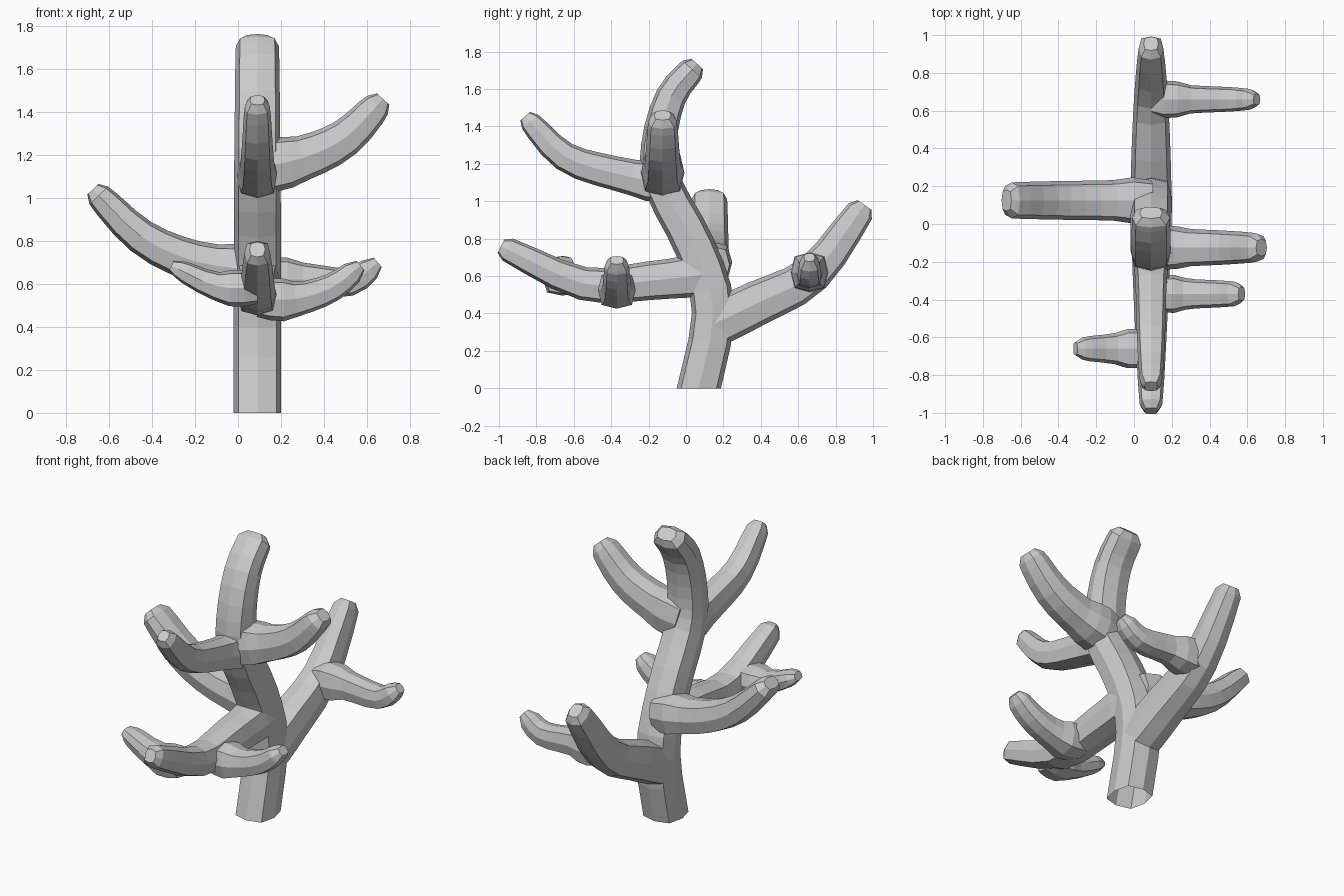
import bpy, bmesh
from math import exp, sin, cos, pi
from mathutils import Vector

if "Cube" in bpy.data.objects:
    bpy.data.objects.remove(bpy.data.objects["Cube"])

X, Y = Vector((1, 0, 0)), Vector((0, 1, 0))
CX = 0.09  # the trunk plane
# squarish octagon section: diagonal corners pushed out a little
SECTION = [(cos(k * pi / 4) * (1 + .13 * (k % 2)), sin(k * pi / 4) * (1 + .13 * (k % 2))) for k in range(8)]


def smooth(pts, steps=3):
    """Points along a smooth curve through the given points."""
    ext = [2 * pts[0] - pts[1]] + pts + [2 * pts[-1] - pts[-2]]
    out = []
    for a, b, c, d in zip(ext, ext[1:], ext[2:], ext[3:]):
        for i in range(steps):
            t = i / steps
            out.append(.5 * (2 * b + (c - a) * t + (2 * a - 5 * b + 4 * c - d) * t * t
                             + (3 * b - a - 3 * c + d) * t ** 3))
    return out + [pts[-1]]


def limb(name, side, at, path, width, thick, tip_width, flare):
    """Tapered blunt tube in the plane across 'side'; path points are (across, z)."""
    pts = smooth([Vector((at, a, z)) if side is X else Vector((a, at, z)) for a, z in path])
    tip = pts[-1].copy()
    pts[-1] = tip - (tip - pts[-2]).normalized() * .04
    last = len(pts) - 1
    pts.append(tip)
    bm = bmesh.new()
    rings = []
    for i, p in enumerate(pts):
        a = (p - pts[i - 1]).normalized() if i else Vector()
        b = (pts[i + 1] - p).normalized() if i <= last else Vector()
        n = (a + b).normalized().cross(side).normalized()
        t = min(i / last, 1) ** 2
        d = (p - pts[0]).length
        grow = (1 + flare * exp(-((d - .1) / .07) ** 2)) * (.6 if i > last else 1)
        w = (width + (tip_width - width) * t) * grow
        h = thick * (1 - .4 * t) * grow
        rings.append([bm.verts.new(p + side * u * w + n * v * h) for u, v in SECTION])
    for r0, r1 in zip(rings, rings[1:]):
        for k in range(8):
            bm.faces.new((r0[k], r0[k - 1], r1[k - 1], r1[k]))
    bm.faces.new(rings[0])
    bm.faces.new(rings[-1])
    bmesh.ops.recalc_face_normals(bm, faces=bm.faces)
    me = bpy.data.meshes.new(name)
    bm.to_mesh(me)
    bm.free()
    ob = bpy.data.objects.new(name, me)
    bpy.context.collection.objects.link(ob)
    return ob


# trunk leaning back, then forward, then curling up
trunk = limb("branching_trunk", X, CX, [(.045, -.1), (.145, .4), (.05, .75), (-.12, 1.08),
                                        (-.145, 1.3), (-.08, 1.56), (.06, 1.735)], .111, .115, .1, 0)

limbs = [
    # limbs in the trunk plane
    limb("back_limb", X, CX, [(.14, .34), (.38, .455), (.68, .615), (.955, .98)], .108, .125, .065, 0),
    limb("lower_front_limb", X, CX, [(.12, .61), (-.2, .575), (-.55, .56), (-.99, .76)], .104, .108, .06, .05),
    limb("upper_front_limb", X, CX, [(-.1, 1.09), (-.38, 1.15), (-.65, 1.24), (-.86, 1.455)], .083, .095, .058, .15),
    # limbs to the sides
    limb("left_limb", Y, .125, [(.09, .66), (-.2, .705), (-.45, .82), (-.675, 1.04)], .106, .1, .095, .15),
    limb("upper_right_limb", Y, -.125, [(.09, 1.14), (.3, 1.185), (.5, 1.28), (.675, 1.46)], .1, .108, .075, .2),
    # side twigs
    limb("back_twig", Y, .66, [(.09, .62), (.3, .62), (.52, .61), (.65, .7)], .075, .08, .05, .4),
    limb("lower_right_twig", Y, -.37, [(.09, .53), (.27, .53), (.44, .585), (.57, .685)], .08, .08, .062, .3),
    limb("lower_left_twig", Y, -.66, [(.09, .58), (-.1, .59), (-.31, .685)], .085, .07, .058, .3),
]

# fuse the limbs into one surface
for ob in limbs:
    m = trunk.modifiers.new("fuse", 'BOOLEAN')
    m.operation = 'UNION'
    m.solver = 'EXACT'
    m.object = ob
dg = bpy.context.evaluated_depsgraph_get()
fused = bpy.data.meshes.new_from_object(trunk.evaluated_get(dg))
trunk.modifiers.clear()
trunk.data = fused
for ob in limbs:
    bpy.data.objects.remove(ob)

# trim the open foot at the floor
bm = bmesh.new()
bm.from_mesh(fused)
bmesh.ops.bisect_plane(bm, geom=bm.verts[:] + bm.edges[:] + bm.faces[:], dist=1e-5,
                       plane_co=(0, 0, 0), plane_no=(0, 0, 1), clear_inner=True)
bm.to_mesh(fused)
bm.free()
